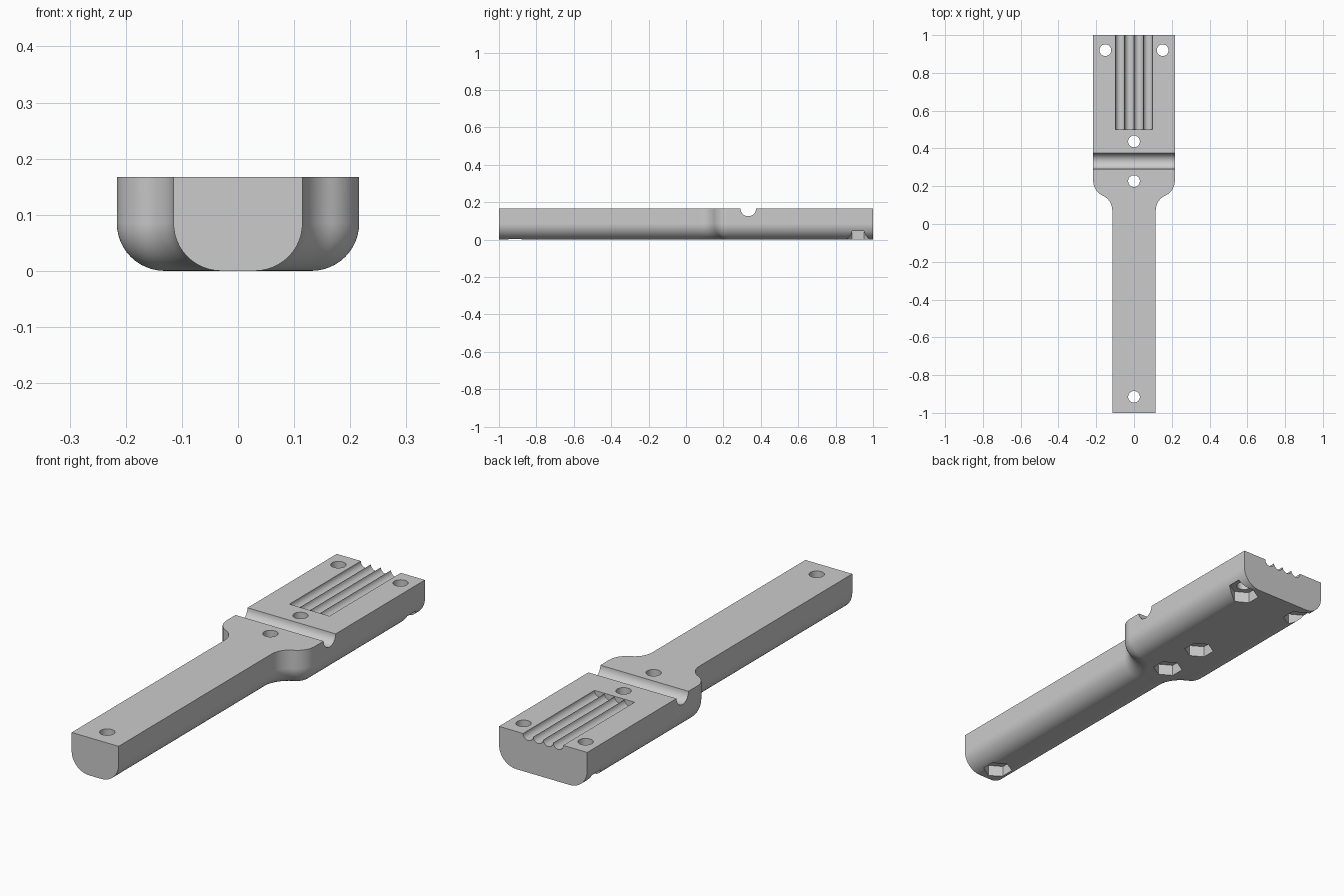
import bpy, bmesh
from math import sin, cos, acos, pi, radians
from mathutils import Matrix

if "Cube" in bpy.data.objects:
    bpy.data.objects.remove(bpy.data.objects["Cube"])

HEIGHT, EDGE = 0.167, 0.085          # body thickness, rounded lower edge
HANDLE, HEAD = 0.115, 0.216          # half widths
NECK, FILLET = 0.072, 0.086          # start and radius of the shoulder curve

grey = bpy.data.materials.new("grey plastic")
grey.use_nodes = True
grey.diffuse_color = (0.6, 0.6, 0.6, 1)
grey.node_tree.nodes["Principled BSDF"].inputs["Base Color"].default_value = (0.6, 0.6, 0.6, 1)


def make_object(name, bm):
    bmesh.ops.recalc_face_normals(bm, faces=bm.faces)
    mesh = bpy.data.meshes.new(name)
    bm.to_mesh(mesh)
    bm.free()
    mesh.materials.append(grey)
    obj = bpy.data.objects.new(name, mesh)
    bpy.context.collection.objects.link(obj)
    return obj


def outline(inset, steps=12):
    """Half outline moved inward, from the handle end to the head end."""
    sweep = acos(1 - (HEAD - HANDLE) / (2 * FILLET))
    end = NECK + 2 * FILLET * sin(sweep)
    pts = [(HANDLE - inset, -1)]
    for i in range(steps + 1):
        a = pi - sweep * i / steps
        r = FILLET + inset
        pts.append((HANDLE + FILLET + r * cos(a), NECK + r * sin(a)))
    for i in range(1, steps + 1):
        a = -sweep * (1 - i / steps)
        r = FILLET - inset
        pts.append((HEAD - FILLET + r * cos(a), end + r * sin(a)))
    pts.append((HEAD - inset, 1))
    return pts + [(-x, y) for x, y in reversed(pts)]


# Body: stacked outlines, drawn inward along the rounded lower edge
bm = bmesh.new()
layers = [(HEIGHT, 0)]
for i in range(13):
    a = pi / 2 * i / 12
    layers.append((EDGE * (1 - sin(a)), EDGE * (1 - cos(a))))
rings = [[bm.verts.new((x, y, z)) for x, y in outline(d)] for z, d in layers]
for upper, lower in zip(rings, rings[1:]):
    n = len(upper)
    for i in range(n):
        j = (i + 1) % n
        bm.faces.new((upper[i], upper[j], lower[j], lower[i]))
bm.faces.new(rings[0])
bm.faces.new(rings[-1])
body = make_object("handle_body", bm)


def cut(name, sides, radius, start, end, turn=0):
    """Subtract a prism running from start to end along one axis."""
    delta = [b - a for a, b in zip(start, end)]
    middle = [(a + b) / 2 for a, b in zip(start, end)]
    length = max(delta)
    spin = {0: Matrix.Rotation(pi / 2, 4, 'Y'), 1: Matrix.Rotation(pi / 2, 4, 'X'),
            2: Matrix.Identity(4)}[delta.index(length)]
    bm = bmesh.new()
    bmesh.ops.create_cone(bm, cap_ends=True, segments=sides, radius1=radius, radius2=radius,
                          depth=length, matrix=Matrix.Translation(middle) @ spin
                          @ Matrix.Rotation(turn, 4, 'Z'))
    cutter = make_object(name, bm)
    cutter.hide_render = True
    mod = body.modifiers.new(name, 'BOOLEAN')
    mod.operation, mod.solver, mod.object = 'DIFFERENCE', 'EXACT', cutter
    bpy.ops.object.modifier_apply(modifier=name)
    bpy.data.objects.remove(cutter)


bpy.context.view_layer.objects.active = body
body.select_set(True)

# Cross groove over the head
cut("cross_groove", 32, 0.042, (-0.4, 0.333, HEIGHT), (0.4, 0.333, HEIGHT))

# Four channels open at the head end
for k in (-1.5, -0.5, 0.5, 1.5):
    cut("channel", 32, 0.0247, (k * 0.049, 0.5, HEIGHT), (k * 0.049, 1.1, HEIGHT))

# Screw holes with hexagonal nut pockets underneath
for x, y in ((0, -0.915), (0, 0.227), (0, 0.437), (-0.152, 0.92), (0.152, 0.92)):
    cut("screw_hole", 32, 0.031, (x, y, -0.1), (x, y, 0.3))
    cut("nut_pocket", 6, 0.0625, (x, y, -0.1), (x, y, 0.05), radians(0))

# Smooth curves, keep the crisp edges and flat faces
bpy.ops.object.shade_smooth_by_angle(angle=radians(30))
normals = body.modifiers.new("flat_normals", 'WEIGHTED_NORMAL')
normals.keep_sharp = True
